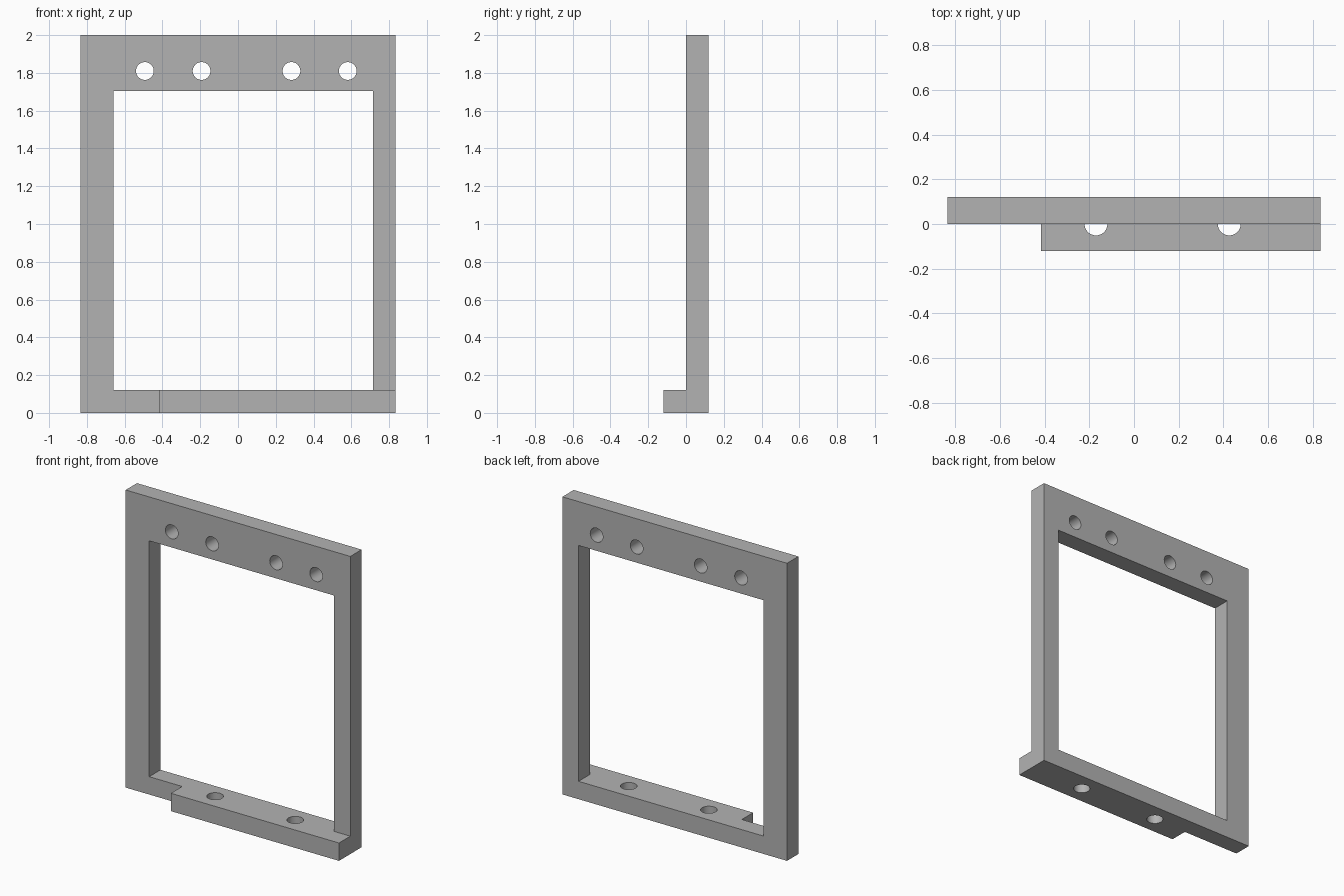
import bpy
import math

if "Cube" in bpy.data.objects:
    bpy.data.objects.remove(bpy.data.objects["Cube"], do_unlink=True)

# Single plain grey finish
GREY = (0.45, 0.45, 0.45, 1.0)
grey = bpy.data.materials.new("plain grey")
grey.use_nodes = True
grey.diffuse_color = GREY
grey.node_tree.nodes["Principled BSDF"].inputs["Base Color"].default_value = GREY

HALF_W, HEIGHT, DEPTH = 0.835, 2.0, 0.12


def box(name, low, high):
    """Axis-aligned block between two corners."""
    bpy.ops.mesh.primitive_cube_add(size=1)
    obj = bpy.context.object
    obj.name = name
    for v in obj.data.vertices:
        v.co = [(a + b) / 2 + c * (b - a) for a, b, c in zip(low, high, v.co)]
    obj.data.materials.append(grey)
    return obj


def drill(name, location, radius, rotation=(0, 0, 0)):
    """Round cutter running through the part."""
    bpy.ops.mesh.primitive_cylinder_add(vertices=48, radius=radius, depth=0.6,
                                        location=location, rotation=rotation)
    obj = bpy.context.object
    obj.name = name
    obj.data.materials.append(grey)
    return obj


def combine(target, tool, operation):
    """Apply a boolean and discard the tool object."""
    tool.hide_render = True
    mod = target.modifiers.new(operation.lower(), 'BOOLEAN')
    mod.operation = operation
    mod.solver = 'EXACT'
    mod.object = tool
    bpy.ops.object.select_all(action='DESELECT')
    target.select_set(True)
    bpy.context.view_layer.objects.active = target
    bpy.ops.object.modifier_apply(modifier=mod.name)
    bpy.data.objects.remove(tool, do_unlink=True)


# Upright plate with an off-centre rectangular window
frame = box("mounting_frame", (-HALF_W, 0, 0), (HALF_W, DEPTH, HEIGHT))
combine(frame, box("window_cutter", (-0.66, -0.3, DEPTH), (0.715, 0.3, 1.705)), 'DIFFERENCE')

# Foot ledge projecting forward, flush with the left side
combine(frame, box("foot_ledge", (-0.415, -DEPTH, 0), (HALF_W, DEPTH / 2, DEPTH)), 'UNION')

# Screw holes through the top rail
for x in (-0.493, -0.193, 0.283, 0.581):
    combine(frame, drill("rail_hole_cutter", (x, 0, 1.81), 0.047, (math.pi / 2, 0, 0)),
            'DIFFERENCE')

# Vertical screw holes through the foot
for x in (-0.17, 0.426):
    combine(frame, drill("foot_hole_cutter", (x, 0, 0), 0.051), 'DIFFERENCE')

# Smooth hole walls, crisp outer edges
bpy.ops.object.shade_smooth_by_angle(angle=math.radians(30))
